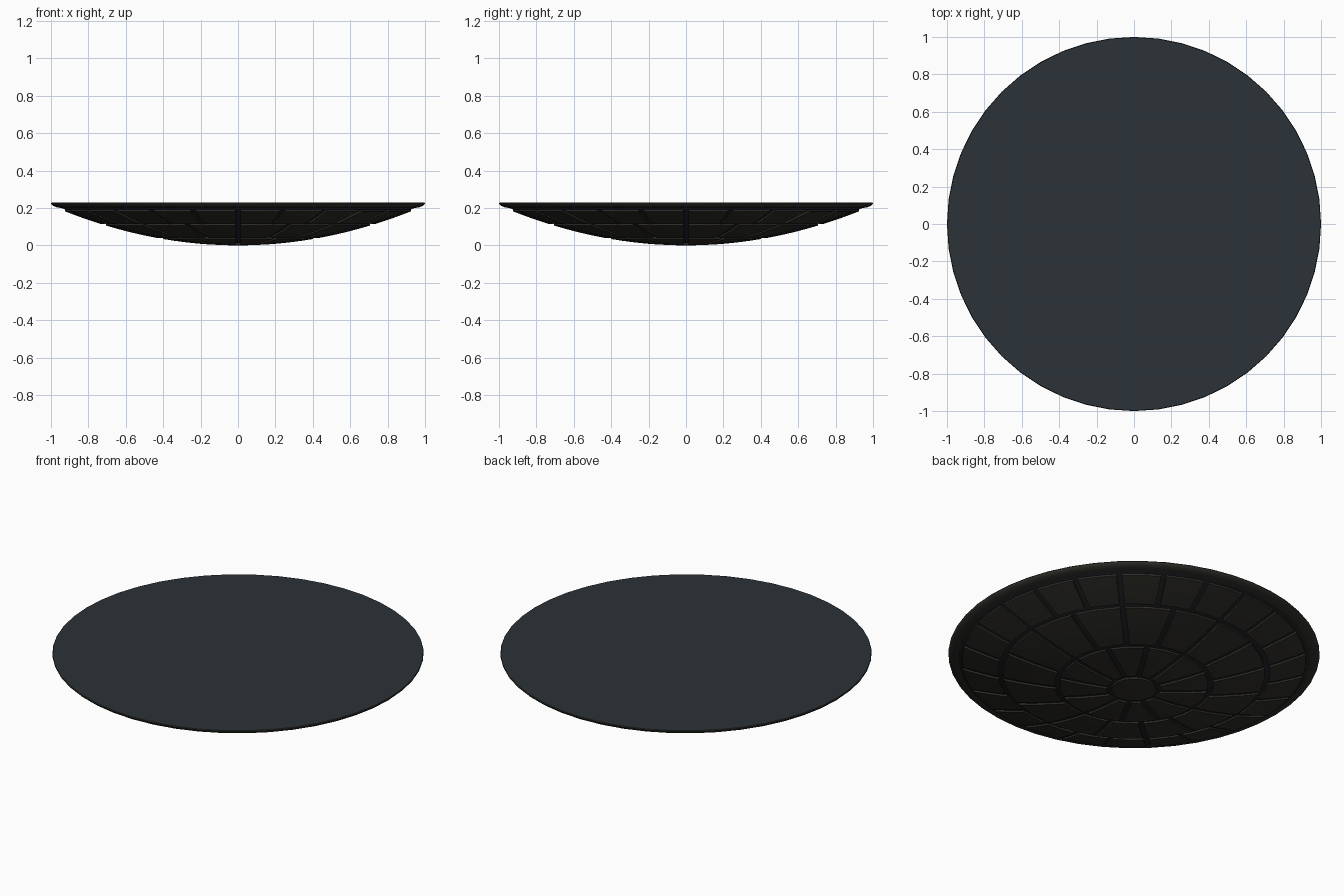
import bpy
import bmesh
from math import cos, sin, pi

if "Cube" in bpy.data.objects:
    bpy.data.objects.remove(bpy.data.objects["Cube"])

SEGMENTS = 48
TOP = 0.23
CURVE = 0.213      # height of the outer skin is CURVE * radius squared
RECESS = 0.01      # depth of the grooves between plates


def material(name, colour):
    mat = bpy.data.materials.new(name)
    mat.use_nodes = True
    mat.diffuse_color = (*colour, 1)
    bsdf = mat.node_tree.nodes["Principled BSDF"]
    bsdf.inputs["Base Color"].default_value = (*colour, 1)
    bsdf.inputs["Roughness"].default_value = 0.8
    return mat


slate = material("slate", (0.024, 0.032, 0.039))
charcoal = material("charcoal", (0.029, 0.028, 0.023))
groove = material("groove_dark", (0.015, 0.016, 0.018))


def finish(name, bm, mat):
    bmesh.ops.recalc_face_normals(bm, faces=bm.faces)
    mesh = bpy.data.meshes.new(name)
    bm.to_mesh(mesh)
    bm.free()
    mesh.materials.append(mat)
    obj = bpy.data.objects.new(name, mesh)
    bpy.context.collection.objects.link(obj)
    bpy.ops.object.select_all(action="DESELECT")
    obj.select_set(True)
    bpy.context.view_layer.objects.active = obj
    bpy.ops.object.shade_smooth_by_angle(angle=pi / 6)
    return obj


def revolve(name, profile, mat):
    bm = bmesh.new()
    verts = [bm.verts.new((r, 0, z)) for r, z in profile]
    edges = [bm.edges.new(pair) for pair in zip(verts, verts[1:])]
    bmesh.ops.spin(bm, geom=verts + edges, cent=(0, 0, 0), axis=(0, 0, 1),
                   angle=2 * pi, steps=SEGMENTS)
    bmesh.ops.remove_doubles(bm, verts=bm.verts, dist=1e-5)
    return finish(name, bm, mat)


def plate_ring(name, inner, outer, count, gap=0.028, across=2, along=4):
    """Ring of curved plates separated by grooves of constant width."""
    bm = bmesh.new()
    for i in range(count):
        start, step = 2 * pi * i / count, 2 * pi / count
        rows = []
        for j in range(along + 1):
            r = inner + (outer - inner) * j / along
            margin = gap / 2 / r
            row = []
            for k in range(across + 1):
                a = start + margin + (step - 2 * margin) * k / across
                row.append(bm.verts.new((r * cos(a), r * sin(a), CURVE * r * r)))
            rows.append(row)
        for low, high in zip(rows, rows[1:]):
            for k in range(across):
                bm.faces.new((low[k], low[k + 1], high[k + 1], high[k]))
    # Thicken the skin upward into the dish
    extruded = bmesh.ops.extrude_face_region(bm, geom=bm.faces[:], use_keep_orig=True)
    new_verts = [g for g in extruded["geom"] if isinstance(g, bmesh.types.BMVert)]
    bmesh.ops.translate(bm, verts=new_verts, vec=(0, 0, RECESS + 0.005))
    return finish(name, bm, charcoal)


# Recessed dish body, seen in the grooves
radii = [0.95 * i / 12 for i in range(13)]
revolve("dish_body", [(r, CURVE * r * r + RECESS) for r in radii], groove)

# Flat top surface
revolve("top_disc", [(0, TOP), (0.997, TOP)], slate)

# Rounded outer rim
revolve("rim", [(0.94, 0.206), (0.945, 0.2), (0.97, 0.204), (0.988, 0.211),
                (0.997, 0.219), (1.0, 0.226), (0.997, TOP)], charcoal)

# Plates on the underside
revolve("hub_plate", [(0, 0), (0.06, 0.001), (0.12, 0.003), (0.12, 0.018)], charcoal)
plate_ring("inner_plates", 0.145, 0.4, 12)
plate_ring("middle_plates", 0.427, 0.705, 16)
plate_ring("outer_plates", 0.732, 0.925, 24)
